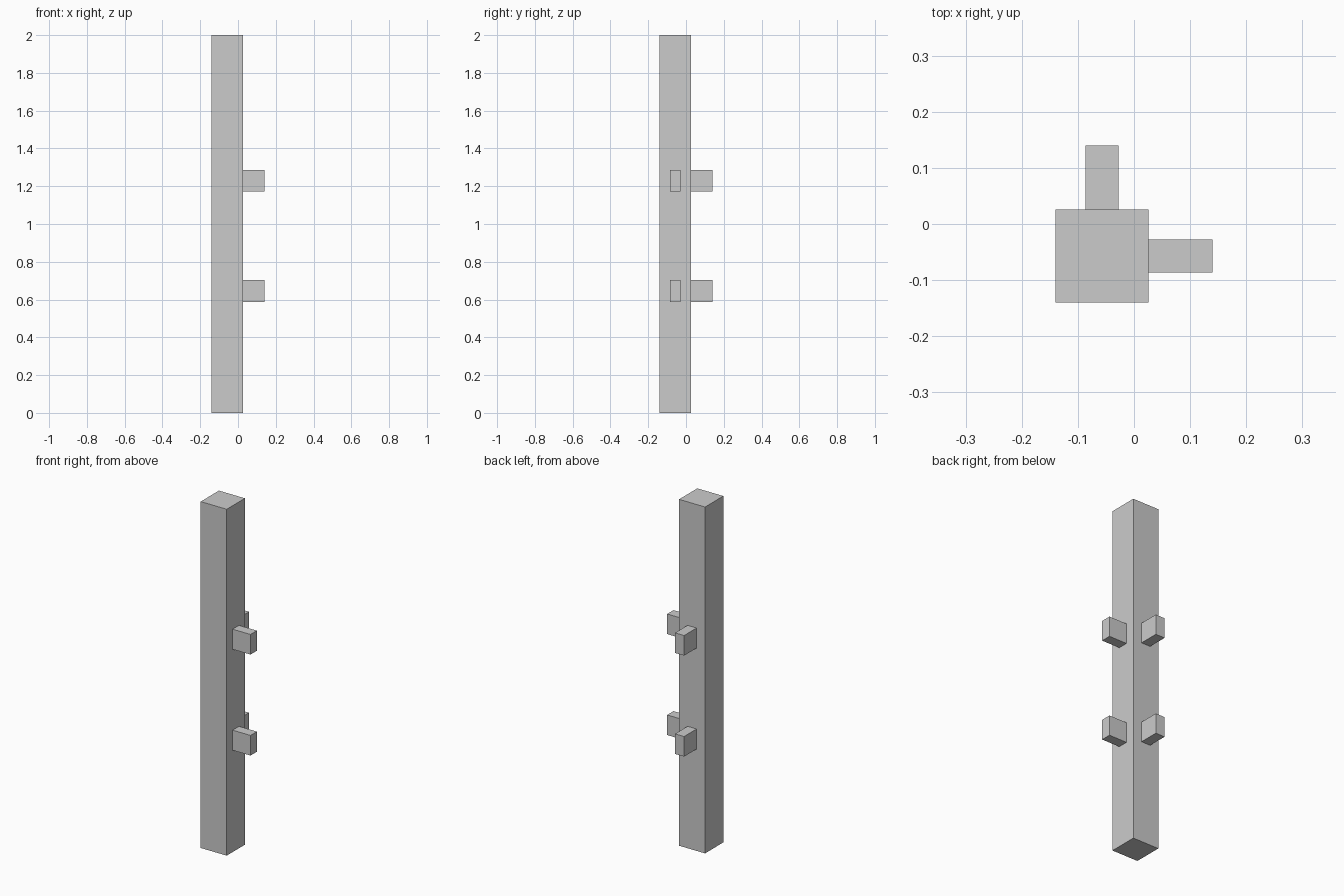
import bpy

if "Cube" in bpy.data.objects:
    bpy.data.objects.remove(bpy.data.objects["Cube"])


def box(name, lo, hi):
    """Box spanning two opposite corners."""
    centre = [(a + b) / 2 for a, b in zip(lo, hi)]
    bpy.ops.mesh.primitive_cube_add(size=1, location=centre)
    obj = bpy.context.object
    obj.name = name
    obj.scale = [b - a for a, b in zip(lo, hi)]
    bpy.ops.object.transform_apply(location=False, rotation=False, scale=True)
    return obj


OUT = 0.14             # outer limit of the footprint
FACE = 0.026           # post faces that carry the rail stubs
MID = (FACE - OUT) / 2  # centre line of the post
HALF = 0.029           # half the rail thickness
RAIL_H = 0.116

# Square corner post
box("corner_post", (-OUT, -OUT, 0), (FACE, FACE, 2))

# Lower and upper rail stubs on the two adjacent faces
for level, z in (("lower", 0.588), ("upper", 1.171)):
    box(f"{level}_right_rail", (FACE, MID - HALF, z), (OUT, MID + HALF, z + RAIL_H))
    box(f"{level}_back_rail", (MID - HALF, FACE, z), (MID + HALF, OUT, z + RAIL_H))
